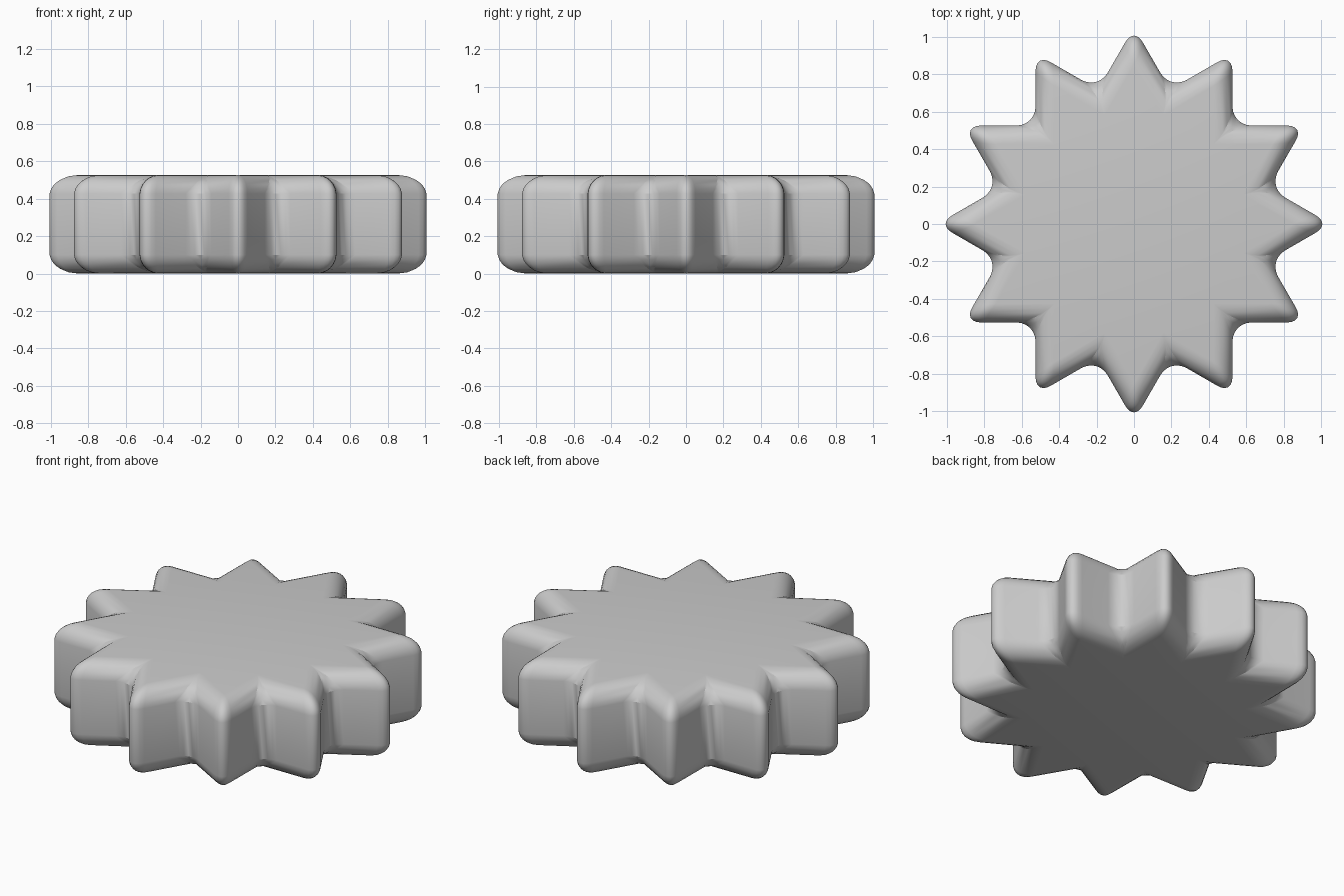
import bpy, bmesh
from math import sin, cos, pi

if "Cube" in bpy.data.objects:
    bpy.data.objects.remove(bpy.data.objects["Cube"])

POINTS = 12
OUTER, INNER, HEIGHT = 1.052, 0.744, 0.527

# Twelve-pointed star outline, extruded upward
bm = bmesh.new()
ring = []
for i in range(POINTS * 2):
    r = INNER if i % 2 else OUTER
    a = i * pi / POINTS
    ring.append(bm.verts.new((r * cos(a), r * sin(a), 0)))
base = bm.faces.new(ring)
top = bmesh.ops.extrude_face_region(bm, geom=[base], use_keep_orig=True)
bmesh.ops.translate(bm, vec=(0, 0, HEIGHT),
                    verts=[v for v in top["geom"] if isinstance(v, bmesh.types.BMVert)])
bmesh.ops.recalc_face_normals(bm, faces=bm.faces)
mesh = bpy.data.meshes.new("star_block")
bm.to_mesh(mesh)
bm.free()

star = bpy.data.objects.new("star_block", mesh)
bpy.context.collection.objects.link(star)
bpy.context.view_layer.objects.active = star
star.select_set(True)

# Rounded edges on tips, valleys and rims
bevel = star.modifiers.new("rounding", "BEVEL")
bevel.width = 0.1
bevel.segments = 6
bevel.limit_method = "ANGLE"
bpy.ops.object.modifier_apply(modifier=bevel.name)
bpy.ops.object.shade_smooth_by_angle()
